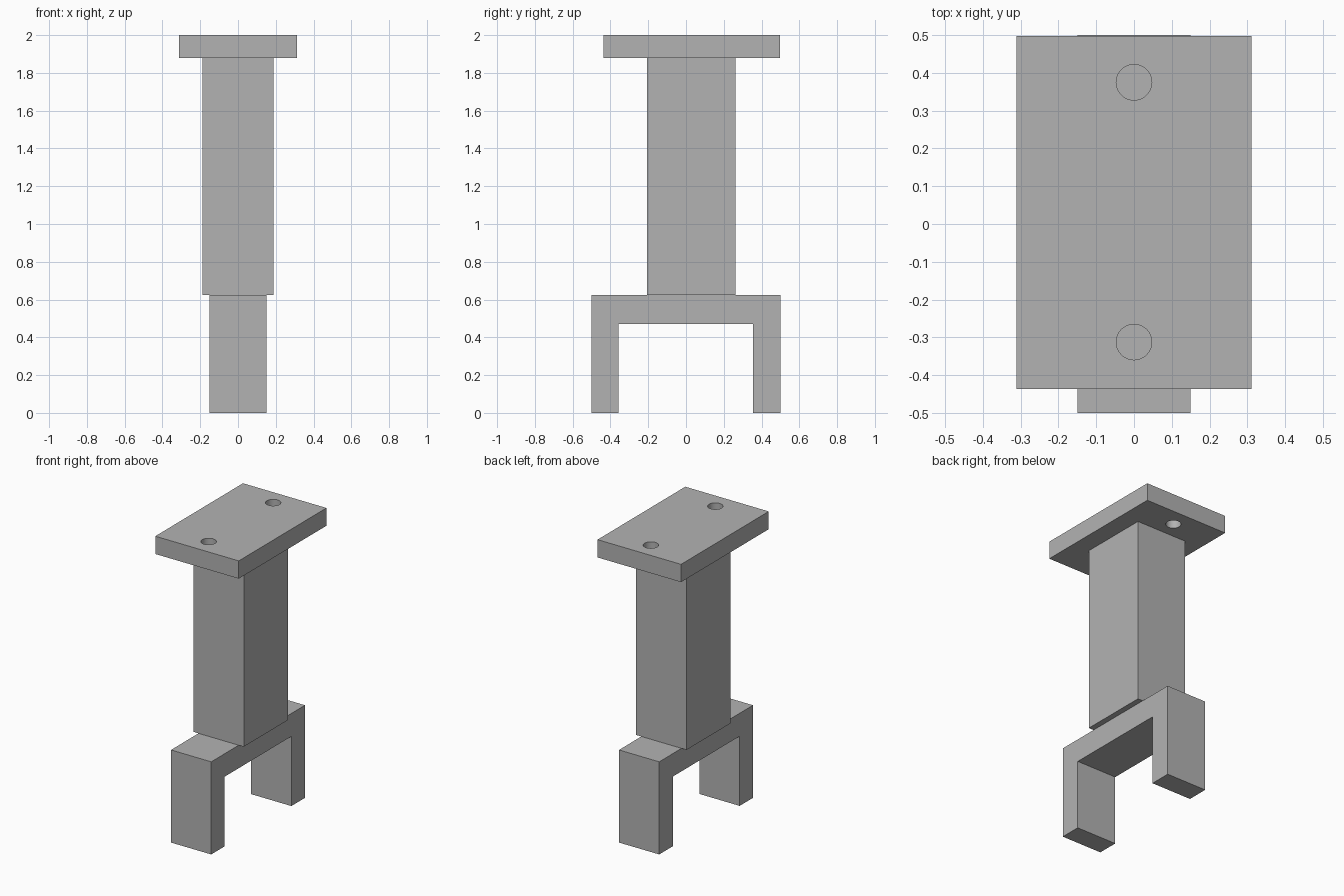
import bpy
import bmesh

default_cube = bpy.data.objects.get("Cube")
if default_cube:
    bpy.data.objects.remove(default_cube, do_unlink=True)

grey = bpy.data.materials.new("plain grey")
grey.use_nodes = True
GREY = (0.45, 0.45, 0.45, 1)
grey.diffuse_color = GREY
grey.node_tree.nodes["Principled BSDF"].inputs["Base Color"].default_value = GREY


def extrude_profile(name, points, start, depth):
    """Solid made by pushing a closed outline along one axis."""
    bm = bmesh.new()
    face = bm.faces.new([bm.verts.new([s + p for s, p in zip(start, pt)]) for pt in points])
    result = bmesh.ops.extrude_face_region(bm, geom=[face])
    moved = [v for v in result["geom"] if isinstance(v, bmesh.types.BMVert)]
    bmesh.ops.translate(bm, verts=moved, vec=depth)
    bmesh.ops.recalc_face_normals(bm, faces=bm.faces)
    mesh = bpy.data.meshes.new(name)
    bm.to_mesh(mesh)
    bm.free()
    mesh.materials.append(grey)
    obj = bpy.data.objects.new(name, mesh)
    bpy.context.collection.objects.link(obj)
    return obj


def block(name, half_width, y0, y1, z0, z1):
    outline = [(0, y0, z0), (0, y1, z0), (0, y1, z1), (0, y0, z1)]
    return extrude_profile(name, outline, (-half_width, 0, 0), (2 * half_width, 0, 0))


# Forked foot: an upside-down U
FORK_TOP, CROTCH = 0.625, 0.47
fork = [(-0.5, 0), (-0.358, 0), (-0.358, CROTCH), (0.355, CROTCH),
        (0.355, 0), (0.5, 0), (0.5, FORK_TOP), (-0.5, FORK_TOP)]
extrude_profile("forked_foot", [(0, y, z) for y, z in fork], (-0.15, 0, 0), (0.3, 0, 0))

# Column and top plate
PLATE_BOTTOM = 1.88
block("column", 0.188, -0.207, 0.262, FORK_TOP, PLATE_BOTTOM)
plate = block("top_plate", 0.3115, -0.437, 0.498, PLATE_BOTTOM, 2)

# Bolt holes through the plate
for y in (-0.3125, 0.375):
    bpy.ops.mesh.primitive_cylinder_add(vertices=48, radius=0.047, depth=0.4, location=(0, y, 1.94))
    cutter = bpy.context.object
    cutter.name = "hole_cutter"
    cutter.hide_render = True
    cutter.data.materials.append(grey)
    cut = plate.modifiers.new("bolt_hole", "BOOLEAN")
    cut.operation = "DIFFERENCE"
    cut.solver = "EXACT"
    cut.object = cutter
    bpy.context.view_layer.objects.active = plate
    bpy.ops.object.modifier_apply(modifier=cut.name)
    bpy.data.objects.remove(cutter, do_unlink=True)

# Smooth hole walls, sharp plate edges
bpy.ops.object.select_all(action="DESELECT")
plate.select_set(True)
bpy.context.view_layer.objects.active = plate
bpy.ops.object.shade_smooth_by_angle()
